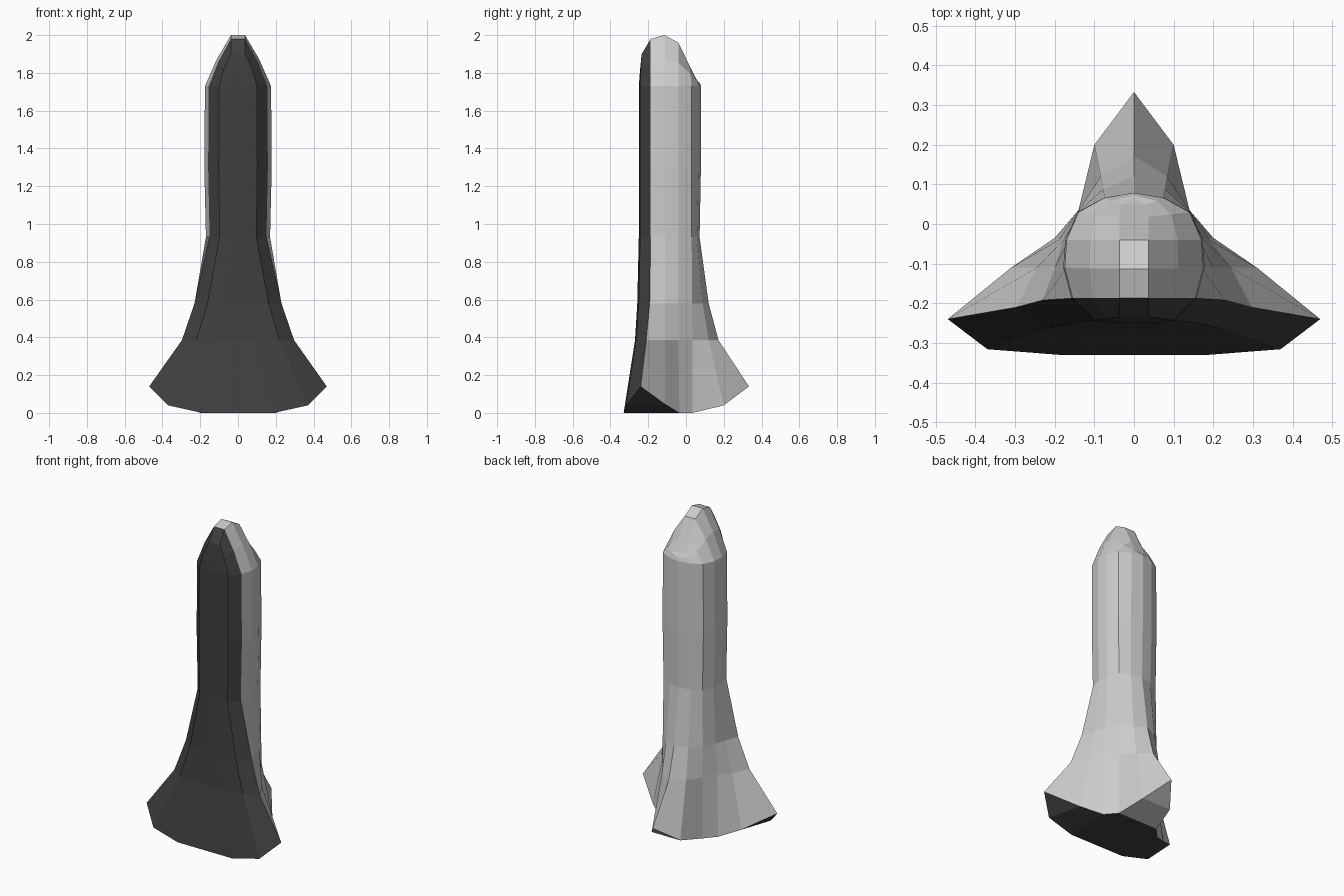
import bpy, bmesh
from mathutils import Vector

if "Cube" in bpy.data.objects:
    bpy.data.objects.remove(bpy.data.objects["Cube"])

# half cross-sections, from the belly (front) round the wing edge to the tail (back)
def ring(z, pts):
    return [Vector((x, y, z)) for x, y in pts]

barrel = [(.05, -.25), (.10, -.243), (.155, -.187), (.175, -.11),
          (.17, -.04), (.14, .03), (.075, .066), (0, .079)]
flare_up = [(.06, -.258), (.162, -.25), (.23, -.192), (.20, -.11),
            (.178, -.04), (.14, .032), (.078, .088), (0, .12)]
flare_low = [(.09, -.27), (.22, -.264), (.297, -.21), (.245, -.11),
             (.19, -.04), (.14, .034), (.084, .12), (0, .172)]
base = [Vector(p) for p in [(.19, -.33, 0), (.37, -.316, .04), (.47, -.24, .14),
        (.31, -.11, .045), (.20, -.035, 0), (.14, .035, 0), (.10, .20, .04), (0, .333, .14)]]
nose = [Vector(p) for p in [(.02, -.235, 1.9), (.037, -.235, 1.9), (.037, -.187, 1.98),
        (.037, -.113, 2.0), (.037, -.04, 1.96), (.037, .018, 1.84), (.03, .05, 1.775), (0, .066, 1.75)]]
top = ring(1.73, barrel)
mid_nose = [(a + b) / 2 + Vector((.006 if a.x else 0, 0, .008)) for a, b in zip(top, nose)]
waist = ring(.93, [(x * .97, y if y < .06 else y - .007) for x, y in barrel])
rings = [base, ring(.385, flare_low), ring(.58, flare_up), waist,
         ring(1.3, [(x * 1.02, y) for x, y in barrel]), top, mid_nose, nose]

def centre(v):
    return Vector((0, v.y, v.z))

bm = bmesh.new()
def face(pts, dark):
    for s in (1, -1):
        f = bm.faces.new([bm.verts.new((p.x * s, p.y, p.z)) for p in pts])
        f.material_index = 1 if dark else 0

# hull skin: dark belly for the first columns, pale body behind
for lo, hi in zip(rings, rings[1:]):
    face([centre(lo[0]), lo[0], hi[0], centre(hi[0])], True)
    for i in range(7):
        face([lo[i], lo[i + 1], hi[i + 1], hi[i]], i < 2)

# nose strip
for i in range(1, 7):
    a, b = nose[i], nose[i + 1]
    pts = [a, b, centre(b), centre(a)] if b.x else [a, b, centre(a)]
    face(pts, i == 1)
face([nose[0], nose[1], centre(nose[1])], True)

# underside of wings, fin and tail base
face([base[1], base[2], base[3]], True)
face([base[0], base[1], base[3], base[4]], True)
face([centre(base[0]), base[0], base[4], centre(base[4])], True)
face([centre(base[4]), base[4], base[5], centre(base[5])], True)
face([centre(base[5]), base[5], base[6], centre(base[6])], False)
face([centre(base[6]), base[6], base[7]], False)

bmesh.ops.remove_doubles(bm, verts=bm.verts, dist=.0005)
bmesh.ops.dissolve_degenerate(bm, edges=bm.edges, dist=.0005)
bmesh.ops.recalc_face_normals(bm, faces=bm.faces)
me = bpy.data.meshes.new("winged_hull")
bm.to_mesh(me)
bm.free()
for name, c in (("pale_skin", .6), ("dark_belly", .05)):
    m = bpy.data.materials.new(name)
    m.diffuse_color = (c, c, c, 1)
    m.use_nodes = True
    m.node_tree.nodes["Principled BSDF"].inputs["Base Color"].default_value = m.diffuse_color
    me.materials.append(m)
bpy.context.collection.objects.link(bpy.data.objects.new("winged_hull", me))
